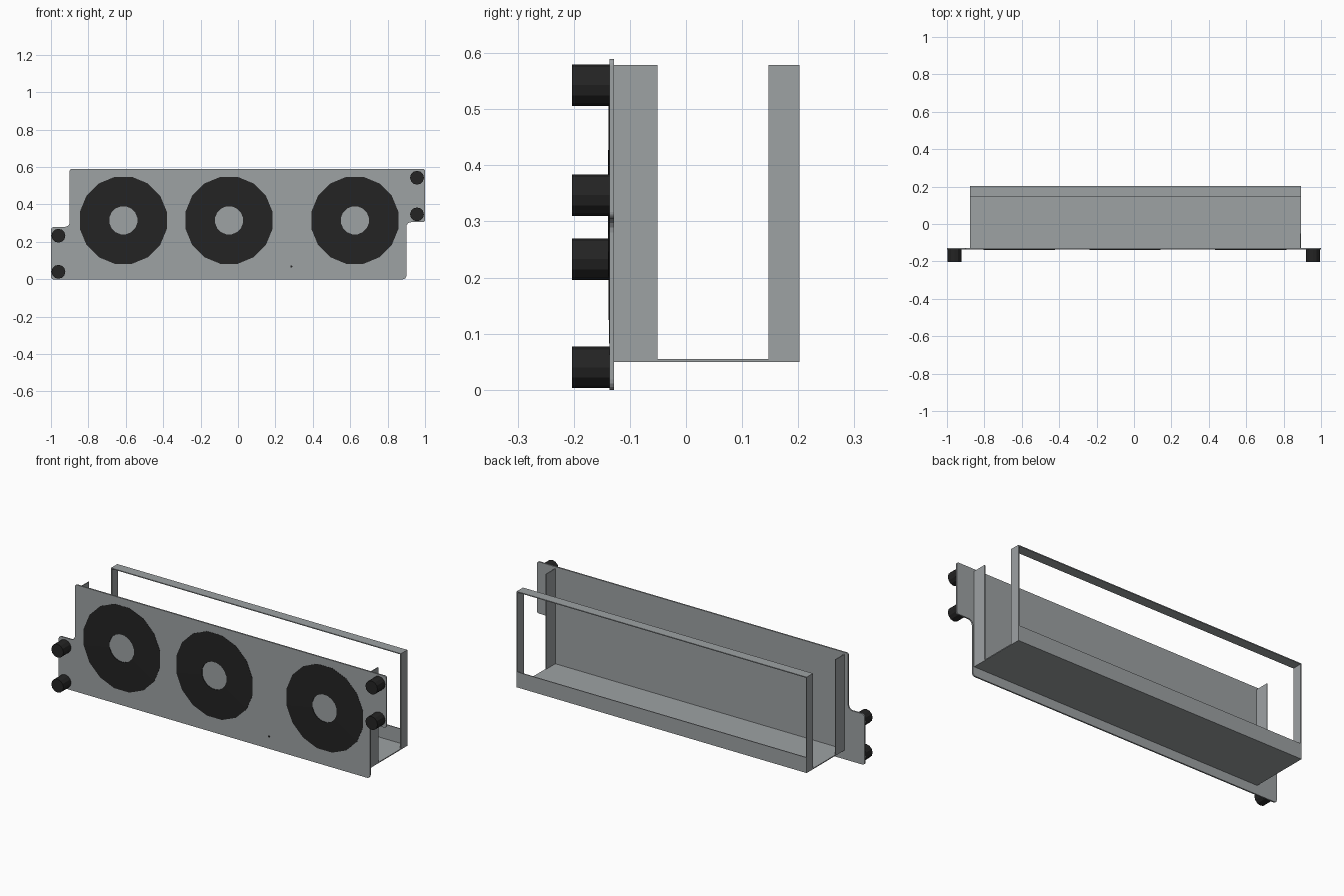
import bpy, bmesh, math
from mathutils import Matrix, Vector

old = bpy.data.objects.get("Cube")
if old:
    bpy.data.objects.remove(old, do_unlink=True)


def material(name, colour):
    m = bpy.data.materials.new(name)
    m.use_nodes = True
    m.diffuse_color = colour
    node = next(n for n in m.node_tree.nodes if n.type == 'BSDF_PRINCIPLED')
    node.inputs["Base Color"].default_value = colour
    return m


grey = material("metal grey", (0.34, 0.36, 0.37, 1))
black = material("matte black", (0.017, 0.017, 0.017, 1))


def finish(bm, name, mat):
    bmesh.ops.recalc_face_normals(bm, faces=bm.faces)
    mesh = bpy.data.meshes.new(name)
    bm.to_mesh(mesh)
    bm.free()
    mesh.materials.append(mat)
    ob = bpy.data.objects.new(name, mesh)
    bpy.context.collection.objects.link(ob)
    return ob


def box(name, x, y, z, mat=grey):
    bm = bmesh.new()
    bmesh.ops.create_cube(bm, size=1)
    for v in bm.verts:
        v.co = [(a + b) / 2 + c * (b - a) for (a, b), c in zip((x, y, z), v.co)]
    return finish(bm, name, mat)


def cylinder(name, x, z, radius, y0, y1, sides, mat=black):
    bm = bmesh.new()
    place = Matrix.Translation((x, (y0 + y1) / 2, z)) @ Matrix.Rotation(math.pi / 2, 4, 'X')
    bmesh.ops.create_cone(bm, cap_ends=True, segments=sides, radius1=radius,
                          radius2=radius, depth=abs(y1 - y0), matrix=place)
    return finish(bm, name, mat)


def rounded(corners, steps=4):
    """Round every (x, z, radius) corner of an outline."""
    points = []
    for i, (x, z, r) in enumerate(corners):
        p = Vector((x, z))
        a = p + (Vector(corners[i - 1][:2]) - p).normalized() * r
        b = p + (Vector(corners[(i + 1) % len(corners)][:2]) - p).normalized() * r
        centre = a + b - p
        for k in range(steps + 1):
            t = k / steps * math.pi / 2
            points.append(centre + (a - centre) * math.cos(t) + (b - centre) * math.sin(t))
    return points


FRONT, REAR = -0.136, -0.128

# Front panel with a mounting ear at each end
outline = [(-1, 0, 0.012), (0.9, 0, 0.018), (0.9, 0.305, 0.025), (1, 0.305, 0.012),
           (1, 0.59, 0.012), (-0.9, 0.59, 0.012), (-0.9, 0.28, 0.025), (-1, 0.28, 0.018)]
bm = bmesh.new()
face = bm.faces.new([bm.verts.new((p.x, FRONT, p.y)) for p in rounded(outline)])
extruded = bmesh.ops.extrude_face_region(bm, geom=[face])["geom"]
bmesh.ops.translate(bm, vec=(0, REAR - FRONT, 0),
                    verts=[g for g in extruded if isinstance(g, bmesh.types.BMVert)])
# the extruded source face is kept as the front cap
if not face.is_valid or len(bm.faces) < len(outline) * 5 + 2:
    bmesh.ops.holes_fill(bm, edges=bm.edges, sides=0)
finish(bm, "front_panel", grey)

# Dark fan rings, slightly dished towards the middle
SIDES = 16
for label, x in (("right", -0.613), ("middle", -0.048), ("left", 0.625)):
    bm = bmesh.new()
    loops = []
    for radius, y in ((0.237, FRONT), (0.237, -0.1372), (0.076, -0.139), (0.076, FRONT)):
        loops.append([bm.verts.new((x + radius * math.cos((k + 0.5) * math.tau / SIDES), y,
                                    0.315 + radius * math.sin((k + 0.5) * math.tau / SIDES)))
                      for k in range(SIDES)])
    for i in range(4):
        a, b = loops[i], loops[(i + 1) % 4]
        for k in range(SIDES):
            n = (k + 1) % SIDES
            bm.faces.new((a[k], a[n], b[n], b[k]))
    finish(bm, label + "_fan_ring", black)

# Thumb screws and a small indicator
for name, x, z in (("left_upper", 0.957, 0.543), ("left_lower", 0.957, 0.347),
                   ("right_upper", -0.96, 0.233), ("right_lower", -0.96, 0.04)):
    cylinder(name + "_thumb_screw", x, z, 0.037, -0.203, FRONT, 12)
cylinder("indicator", 0.285, 0.068, 0.006, -0.1375, FRONT, 8)

# Sheet metal tray: floor, side flanges and open rear frame
T = 0.005
X0, X1, BACK, POST, LOW, TOP = -0.878, 0.892, 0.202, 0.147, 0.05, 0.579
box("tray_floor", (X0, X1), (REAR, BACK), (LOW, LOW + T))
box("rear_lip", (X0, X1), (BACK - T, BACK), (LOW, 0.135))
box("rear_top_bar", (X0, X1), (POST, BACK), (TOP - T, TOP))
for side, x in (("right", (X0, X0 + T)), ("left", (X1 - T, X1))):
    box(side + "_front_flange", x, (REAR, -0.051), (LOW, TOP))
    box(side + "_rear_post", x, (POST, BACK), (LOW, TOP))
